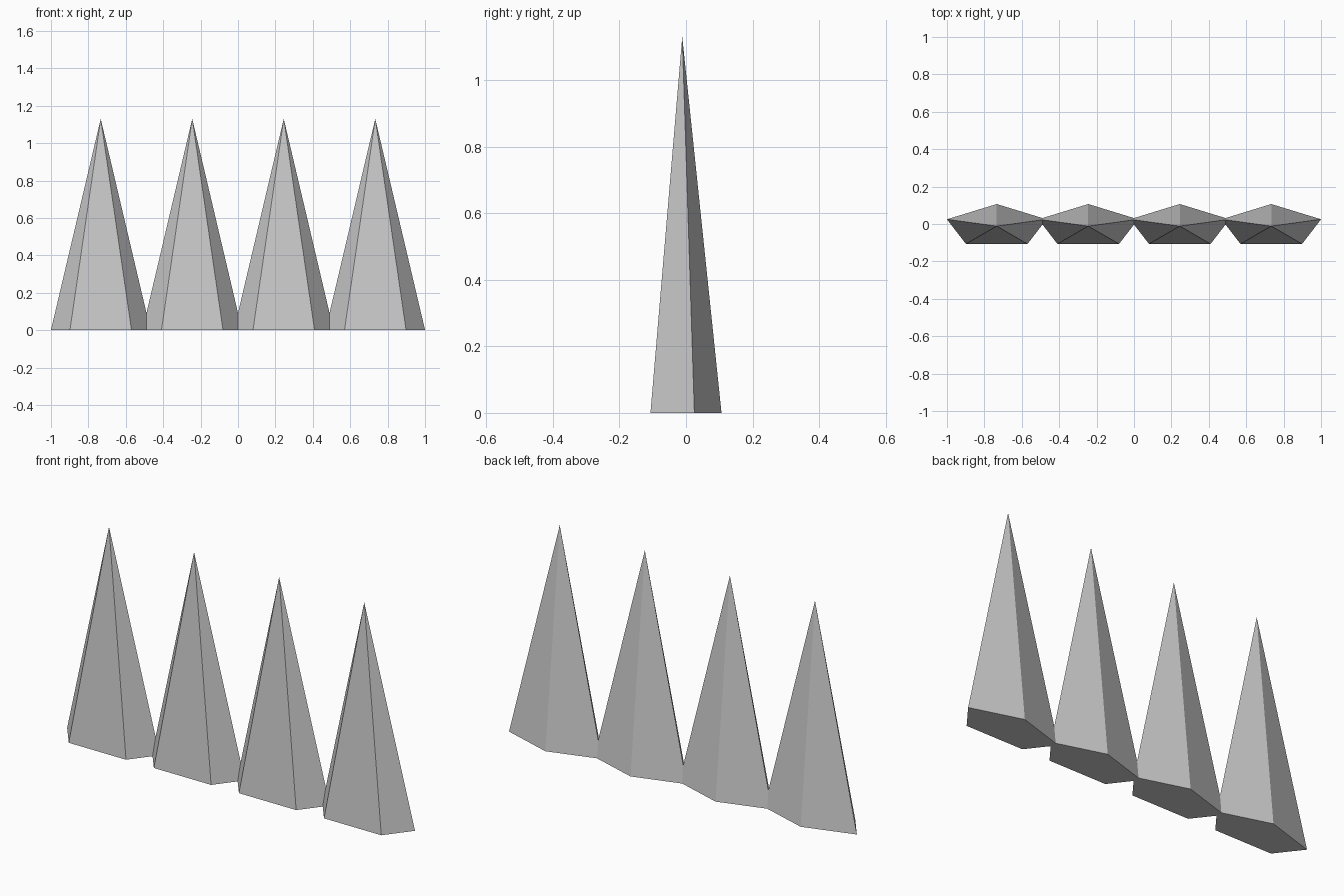
import bpy, bmesh
from mathutils import Matrix

if "Cube" in bpy.data.objects:
    bpy.data.objects.remove(bpy.data.objects["Cube"])

RADIUS = 0.28
HEIGHT = 1.13
SPACING = 0.4893
FLATTEN = 0.118 / RADIUS   # pentagon squashed front to back


def spike(name, x):
    """Five-sided cone, one corner pointing to the back, flattened in y."""
    bm = bmesh.new()
    bmesh.ops.create_cone(bm, cap_ends=True, segments=5,
                          radius1=RADIUS, radius2=0, depth=HEIGHT)
    # merge the collapsed tip into one apex
    bmesh.ops.remove_doubles(bm, verts=bm.verts, dist=1e-5)
    bmesh.ops.transform(bm, verts=bm.verts,
                        matrix=Matrix.Diagonal((1, FLATTEN, 1, 1)))
    bmesh.ops.translate(bm, verts=bm.verts, vec=(0, 0, HEIGHT / 2))
    bmesh.ops.recalc_face_normals(bm, faces=bm.faces)
    mesh = bpy.data.meshes.new(name)
    bm.to_mesh(mesh)
    bm.free()
    obj = bpy.data.objects.new(name, mesh)
    obj.location = (x, -0.0113, 0)
    bpy.context.collection.objects.link(obj)


# Row of four spikes, neighbours just overlapping at the base
for i in range(4):
    spike(f"spike_{i + 1}", (i - 1.5) * SPACING)
